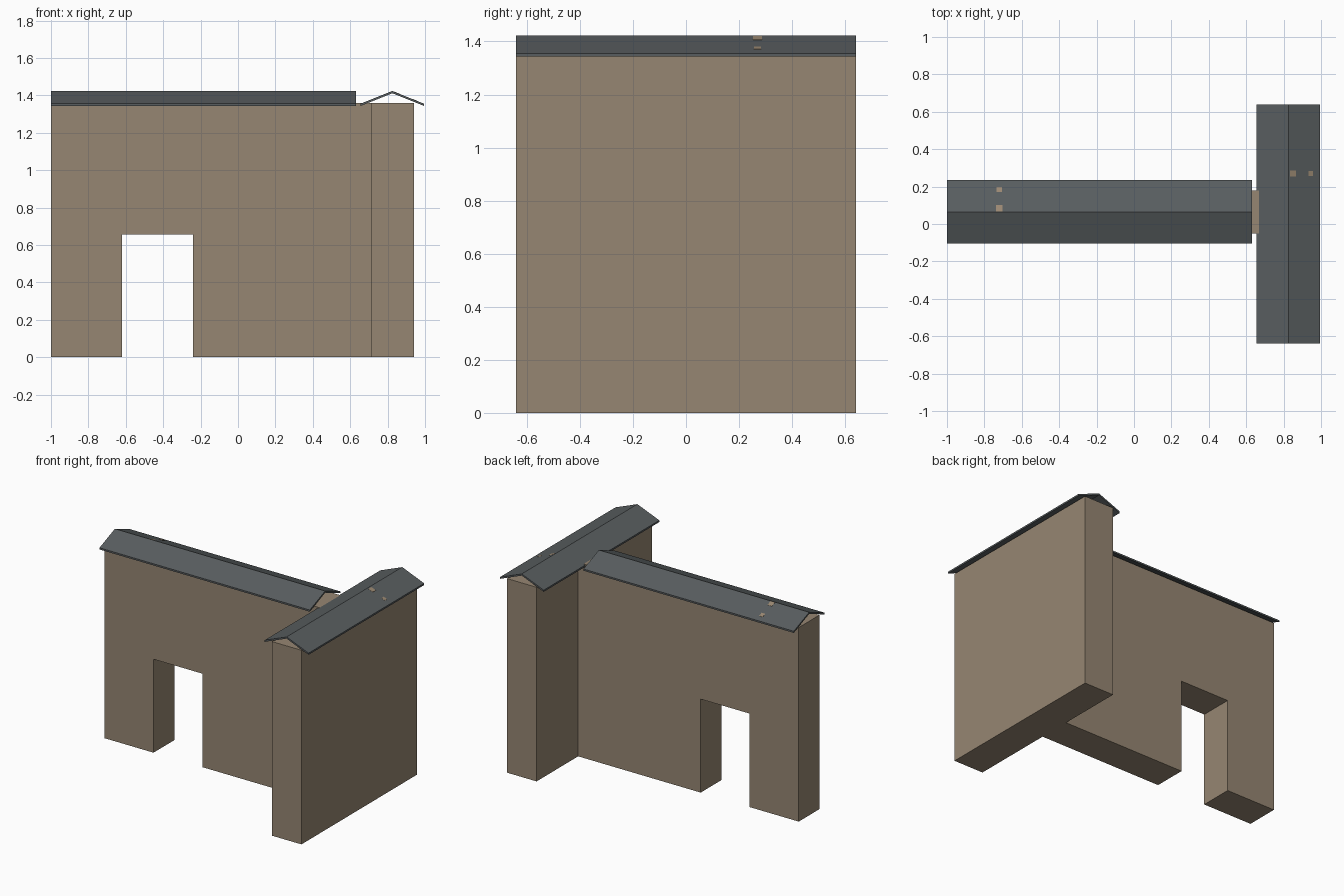
import bpy, bmesh
from mathutils import Vector

cube = bpy.data.objects.get("Cube")
if cube:
    bpy.data.objects.remove(cube, do_unlink=True)


def make_material(name, rgb):
    mat = bpy.data.materials.new(name)
    mat.use_nodes = True
    mat.diffuse_color = (*rgb, 1)
    mat.node_tree.nodes["Principled BSDF"].inputs["Base Color"].default_value = (*rgb, 1)
    return mat


plaster = make_material("tan plaster", (0.305, 0.24, 0.17))
slate = make_material("dark slate", (0.098, 0.11, 0.115))
patch_tan = make_material("pale tan", (0.33, 0.25, 0.17))


def extrude(name, outline, sweep, mat):
    """Solid made by sweeping a flat outline along a vector."""
    bm = bmesh.new()
    face = bm.faces.new([bm.verts.new(p) for p in outline])
    swept = bmesh.ops.extrude_face_region(bm, geom=[face])["geom"]
    moved = [v for v in swept if isinstance(v, bmesh.types.BMVert)]
    bmesh.ops.translate(bm, verts=moved, vec=sweep)
    bmesh.ops.recalc_face_normals(bm, faces=bm.faces)
    mesh = bpy.data.meshes.new(name)
    bm.to_mesh(mesh)
    bm.free()
    mesh.materials.append(mat)
    obj = bpy.data.objects.new(name, mesh)
    bpy.context.collection.objects.link(obj)
    return obj


WALL_TOP, EAVE, RIDGE, THICK = 1.36, 1.355, 1.423, 0.012
HALF_SPAN = 0.17
LONG_MID, CROSS_MID = 0.065, 0.825

# Long wall with its doorway
gateway = [(-1, 0), (-0.62, 0), (-0.62, 0.655), (-0.24, 0.655), (-0.24, 0),
           (0.71, 0), (0.71, WALL_TOP), (-1, WALL_TOP)]
extrude("long_wall", [(x, -0.05, z) for x, z in gateway], (0, 0.23, 0), plaster)

# Cross wall
block = [(0.71, 0), (0.94, 0), (0.94, WALL_TOP), (0.71, WALL_TOP)]
extrude("cross_wall", [(x, -0.64, z) for x, z in block], (0, 1.28, 0), plaster)

# Thin gabled roofs
gable = [(-HALF_SPAN, EAVE), (0, RIDGE), (HALF_SPAN, EAVE),
         (HALF_SPAN, EAVE - THICK), (0, RIDGE - THICK), (-HALF_SPAN, EAVE - THICK)]
extrude("long_roof", [(-1, LONG_MID + s, z) for s, z in gable], (1.63, 0, 0), slate)
extrude("cross_roof", [(CROSS_MID + s, -0.64, z) for s, z in gable], (0, 1.28, 0), slate)


# Small worn patches lying on the slopes
def roof_height(offset):
    return RIDGE - abs(offset) / HALF_SPAN * (RIDGE - EAVE)


def worn_patch(name, x, y, size, on_long):
    corners = []
    for dx, dy in ((-1, -1), (1, -1), (1, 1), (-1, 1)):
        px, py = x + dx * size, y + dy * size
        offset = py - LONG_MID if on_long else px - CROSS_MID
        corners.append(Vector((px, py, roof_height(offset) - 0.002)))
    extrude(name, corners, (0, 0, 0.003), patch_tan)


for i, (x, y, size) in enumerate([(-0.72, 0.185, 0.014), (-0.72, 0.085, 0.017)]):
    worn_patch(f"long_roof_patch_{i + 1}", x, y, size, True)
for i, (x, y, size) in enumerate([(0.85, 0.27, 0.017), (0.945, 0.27, 0.013)]):
    worn_patch(f"cross_roof_patch_{i + 1}", x, y, size, False)
